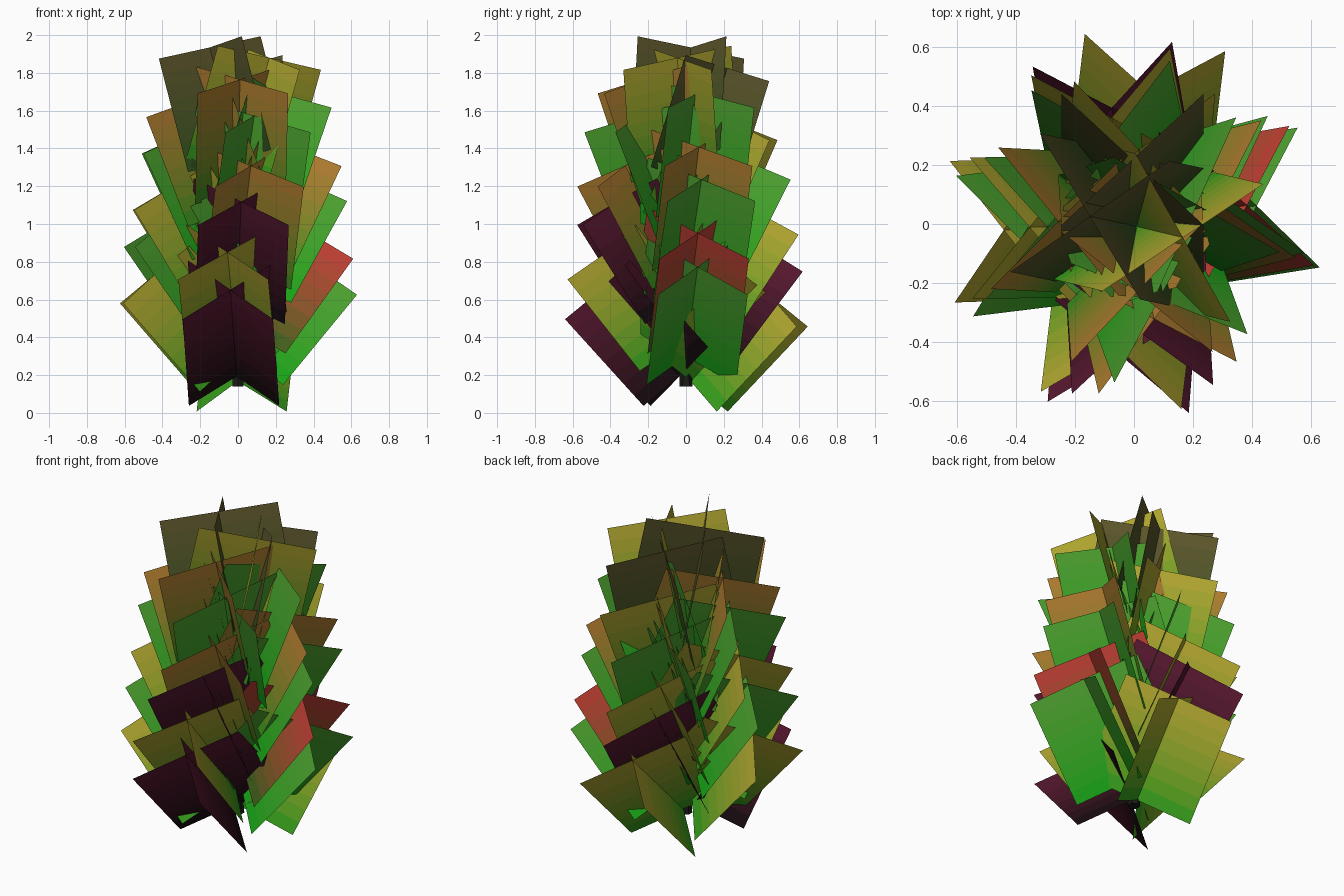
import bpy, bmesh
from math import radians, cos, sin
from mathutils import Vector

if "Cube" in bpy.data.objects:
    bpy.data.objects.remove(bpy.data.objects["Cube"])

LENGTH, HALF_W, HALF_N, STRIPS = 0.62, 0.24, 0.232, 8

# tip and base colours of the leaf types
PALETTE = {
    "yellow": ((.46, .38, .03), (.01, .34, .01)),
    "green": ((.08, .36, .03), (.005, .38, .007)),
    "maroon": ((.10, .009, .03), (.003, .003, .003)),
    "red": ((.55, .045, .035), (.02, .12, .01)),
    "orange": ((.46, .20, .03), (.02, .27, .01)),
    "olive": ((.11, .09, .025), (.02, .08, .01)),
}
mats = {}


def material(name, col):
    m = bpy.data.materials.new(name)
    m.diffuse_color = (*col, 1)
    m.use_nodes = True
    m.node_tree.nodes["Principled BSDF"].inputs["Base Color"].default_value = m.diffuse_color
    return m


for key, (tip, base) in PALETTE.items():
    mats[key] = []
    for s in range(STRIPS):
        t = (s + .5) / STRIPS
        mats[key].append(material(f"{key}_{s}", [b + (a - b) * t for a, b in zip(tip, base)]))


def leaf(i, azimuth, kind, dz, dr=0):
    """Two flat cards crossing at right angles along the leaf axis."""
    a, p = radians(azimuth), radians(46.5 + 1.25 * i)
    out, up = Vector((cos(a), sin(a), 0)), Vector((0, 0, 1))
    side = Vector((-sin(a), cos(a), 0))
    axis = out * cos(p) + up * sin(p)
    normal = out * sin(p) - up * cos(p)
    root = out * (.03 + dr) + up * (.162 + .051 * i + dz) + Vector((-.005, -.005, 0))
    bm = bmesh.new()
    for sgn in (-1, 1):
        w = side * HALF_W * sgn + normal * HALF_N
        rows = []
        for s in range(STRIPS + 1):
            c = root + axis * LENGTH * s / STRIPS
            rows.append((bm.verts.new(c - w), bm.verts.new(c + w)))
        for s in range(STRIPS):
            f = bm.faces.new((rows[s][0], rows[s][1], rows[s + 1][1], rows[s + 1][0]))
            f.material_index = s
    me = bpy.data.meshes.new("leaf")
    bm.to_mesh(me)
    bm.free()
    for m in mats[kind]:
        me.materials.append(m)
    bpy.context.collection.objects.link(bpy.data.objects.new(f"leaf_{i:02d}", me))


# leaves from bottom to top: direction, colour type, height and reach adjustments
LEAVES = [
    (83, "yellow", .005), (-94.5, "maroon", -.02), (182, "yellow", 0), (9, "green", -.018),
    (-97, "yellow", 0), (100, "maroon", -.022), (10, "red", -.017), (187, "green", -.018),
    (101, "yellow", -.015), (-86.5, "maroon", -.027), (181, "yellow", -.01), (15, "green", -.025),
    (-77, "orange", -.01), (102, "green", -.035), (14, "orange", -.025), (181, "green", -.02),
    (85, "yellow", -.01, -.02), (-70, "green", -.03), (177, "orange", -.01),
    (18, "green", -.02, -.01), (-86, "orange", -.005), (90, "olive", 0, .01),
    (-13.5, "yellow", 0, -.025), (168, "olive", 0, -.04),
]
for i, spec in enumerate(LEAVES):
    leaf(i, *spec)

# stem
bpy.ops.mesh.primitive_cone_add(vertices=6, radius1=.035, radius2=.015, depth=1.1,
                                location=(0, 0, .69))
stem = bpy.context.object
stem.name = "stem"
stem.data.materials.append(material("stem_dark", (.01, .01, .008)))
